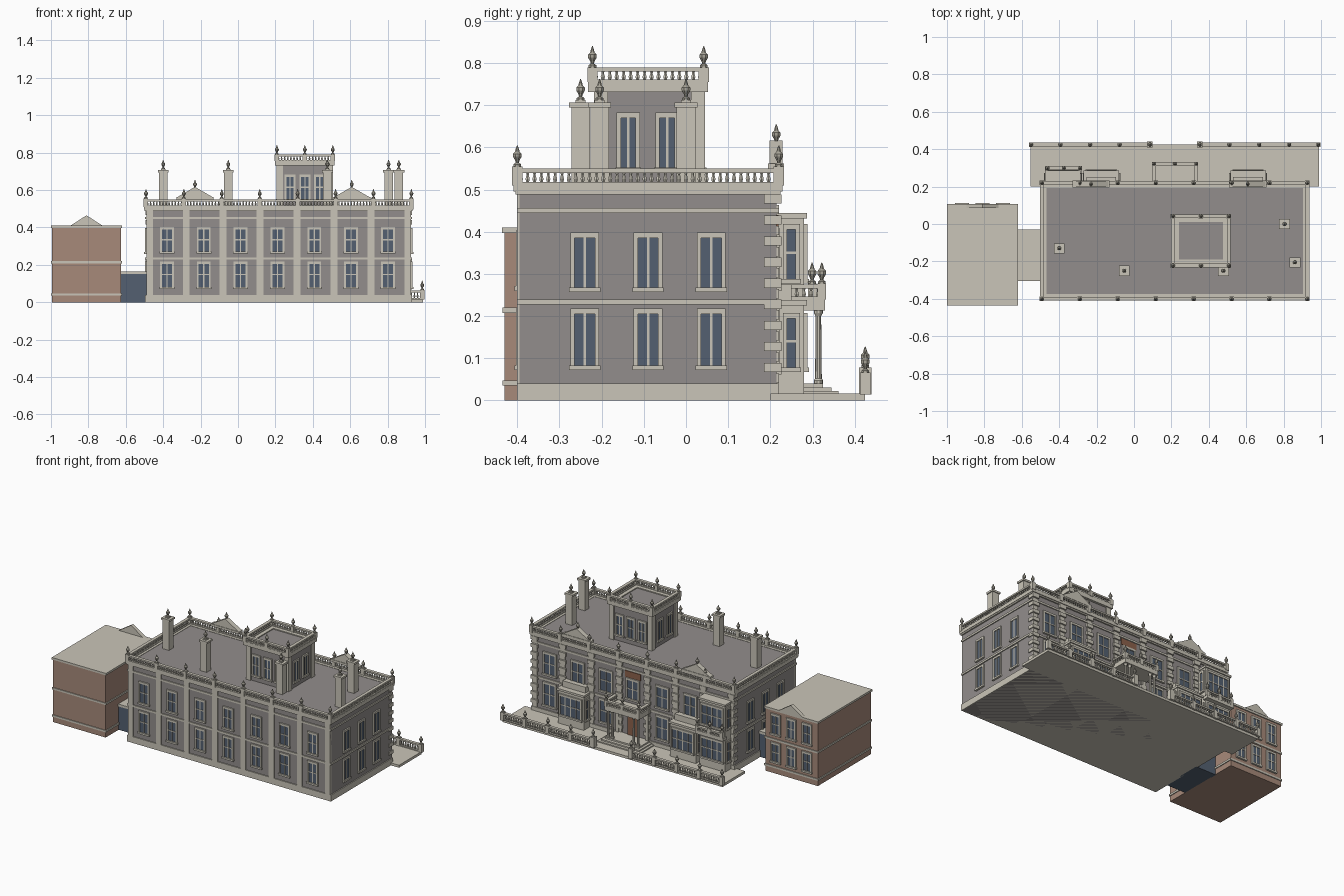
import bpy, bmesh, math
from mathutils import Matrix, Vector

if "Cube" in bpy.data.objects:
    bpy.data.objects.remove(bpy.data.objects["Cube"])

def material(name, r, g, b):
    m = bpy.data.materials.new(name)
    m.diffuse_color = (r, g, b, 1)
    m.use_nodes = True
    m.node_tree.nodes["Principled BSDF"].inputs["Base Color"].default_value = m.diffuse_color
    return m

STONE = material("pale stone", .59, .56, .48)
WALL = material("grey wall", .29, .27, .262)
GLASS = material("blue glass", .088, .118, .165)
BRICK = material("brick", .39, .255, .195)
DOOR = material("brown door", .26, .12, .07)
URN = material("weathered stone", .40, .38, .32)
PI = math.pi

class Part:
    """Collects simple solids into one object; frame() sets a wall-local origin."""
    def __init__(self, name, mat):
        self.name, self.mat, self.bm = name, mat, bmesh.new()
        self.m = Matrix()
    def box(self, x0, x1, y0, y1, z0, z1):
        vs = [self.bm.verts.new(self.m @ Vector((x, y, z)))
              for z in (z0, z1) for x, y in ((x0, y0), (x1, y0), (x1, y1), (x0, y1))]
        for f in ((3, 2, 1, 0), (4, 5, 6, 7), (0, 1, 5, 4), (1, 2, 6, 5), (2, 3, 7, 6), (3, 0, 4, 7)):
            self.bm.faces.new([vs[i] for i in f])
    def lathe(self, x, y, z, profile, n=8):
        rings = [[self.bm.verts.new(self.m @ Vector((x + r * math.cos(2*PI*(i+.5)/n),
                 y + r * math.sin(2*PI*(i+.5)/n), z + h))) for i in range(n)] for r, h in profile]
        for a, b in zip(rings, rings[1:]):
            for i in range(n):
                self.bm.faces.new((a[i], a[(i+1) % n], b[(i+1) % n], b[i]))
        self.bm.faces.new(rings[0][::-1])
        self.bm.faces.new(rings[-1])
    def gable(self, x, w, y0, y1, z0, z1):
        a, b = [[self.bm.verts.new((px, y, pz)) for px, pz in ((x-w, z0), (x+w, z0), (x, z1))] for y in (y0, y1)]
        self.bm.faces.new(a)
        self.bm.faces.new(b[::-1])
        for i in range(3):
            j = (i+1) % 3
            self.bm.faces.new((a[j], a[i], b[i], b[j]))
    def done(self):
        me = bpy.data.meshes.new(self.name)
        bmesh.ops.recalc_face_normals(self.bm, faces=self.bm.faces)
        self.bm.to_mesh(me)
        me.materials.append(self.mat)
        bpy.context.collection.objects.link(bpy.data.objects.new(self.name, me))

def wall_frame(x, y, turn):
    # local -y points out of the wall; turn counts quarter turns from the front
    return Matrix.Translation((x, y, 0)) @ Matrix.Rotation(turn * PI / 2, 4, 'Z')

frames, glass = Part("window_frames", STONE), Part("window_glass", GLASS)
def window(x, y, turn, z0, z1, w=.064, cols=2, transom=True):
    frames.m = glass.m = wall_frame(x, y, turn)
    h = w / 2
    glass.box(-h, h, -.003, .004, z0, z1)
    for s in (-1, 1):
        frames.box(s*h - .005, s*h + .005, -.008, .004, z0, z1)
    for i in range(1, cols):
        u = -h + w * i / cols
        frames.box(u - .003, u + .003, -.006, .004, z0, z1)
    frames.box(-h - .005, h + .005, -.008, .004, z1 - .005, z1 + .008)
    frames.box(-h - .008, h + .008, -.012, .004, z0 - .008, z0 + .003)
    if transom:
        zm = z0 + (z1 - z0) * .52
        frames.box(-h, h, -.006, .004, zm - .003, zm + .003)

urns, posts = Part("urn_finials", URN), Part("finial_posts", STONE)
URN_PROFILE = [(.010, 0), (.010, .005), (.004, .009), (.006, .015), (.011, .023),
               (.011, .030), (.006, .035), (.004, .042), (.001, .050)]
def finial(x, y, z0, z1, w=.012):
    posts.box(x-w, x+w, y-w, y+w, z0, z1)
    urns.lathe(x, y, z1, URN_PROFILE)

rails, balusters = Part("balustrade_rails", STONE), Part("balusters", STONE)
def balustrade(x0, y0, x1, y1, z0, z1, step=.0165):
    d = Vector((x1 - x0, y1 - y0))
    rails.m = balusters.m = Matrix.Translation((x0, y0, 0)) @ Matrix.Rotation(math.atan2(d.y, d.x), 4, 'Z')
    L, h = d.length, z1 - z0
    rails.box(0, L, -.009, .009, z0, z0 + .006)
    rails.box(0, L, -.010, .010, z1 - .010, z1)
    n = max(2, round(L / step))
    k = h - .014
    for i in range(n):
        balusters.lathe((i + .5) * L / n, 0, z0 + .005,
                        [(.0035, 0), (.0058, k*.35), (.003, k*.75), (.0045, k)], 6)

# main block
X0, X1, Y0, Y1 = -.49, .925, -.395, .215
p = Part("main_walls", WALL)
p.box(X0, X1, Y0, Y1, 0, .50)
p.done()
p = Part("main_roof", WALL)
p.box(X0 + .02, X1 - .02, Y0 + .02, Y1 - .02, .49, .512)
p.done()
trim = Part("stone_bands", STONE)
for z0, z1, o in ((0, .04, .006), (.228, .24, .006), (.445, .457, .006), (.488, .498, .009)):
    trim.box(X0 - o, X1 + o, Y0 - o, Y1 + o, z0, z1)
for x0, x1, y0, y1 in ((X0-.012, X1+.012, Y0-.014, Y0+.022), (X0-.012, X1+.012, Y1-.022, Y1+.014),
                       (X0-.012, X0+.022, Y0, Y1), (X1-.022, X1+.012, Y0, Y1)):
    trim.box(x0, x1, y0, y1, .496, .514)
trim.done()

# front pilasters and rear rusticated quoins
p = Part("front_pilasters", STONE)
for i in range(8):
    x = -.475 + i * .1977 if 0 < i < 7 else (-.472 if i == 0 else .907)
    p.box(x - .018, x + .018, Y0 - .006, Y0 + .01, .04, .49)
p.done()
p = Part("rear_quoins", STONE)
for i, x in enumerate((-.472, -.275, -.08, .117, .313, .51, .71, .907)):
    for k in range(18):
        z = .042 + k * .025
        w = .023 if k % 2 else .017
        p.box(x - w, x + w, Y1 - .03, Y1 + (.012 if k % 2 else .006), z, z + .022)
p.done()

# main windows
FX = [-.38 + i * .197 for i in range(7)]
for i, x in enumerate(FX):
    window(x, Y0, 0, .08, .21)
    window(x, Y0, 0, .268, .395)
    if i != 0:
        if i != 3:
            window(x, Y1, 2, .268, .40, .085)
        if i not in (1, 3, 5):
            window(x, Y1, 2, .07, .21, .085)
for y in (-.24, -.09, .06):
    for x, t in ((X1, 1), (X0, 3)):
        window(x, y, t, .08, .21, .058, 2, False)
        window(x, y, t, .265, .39, .058, 2, False)

# roof balustrade and finials
bx0, bx1, by0, by1 = -.492, .927, -.40, .22
for a in ((bx0, by0, bx1, by0), (bx0, by1, bx1, by1), (bx0, by0, bx0, by1), (bx1, by0, bx1, by1)):
    balustrade(*a, .512, .55)
for i in range(8):
    x = bx0 + (bx1 - bx0) * i / 7
    for y in (by0, by1):
        finial(x, y, .51, .555)

# rear pediments
p = Part("pediments", STONE)
for x in (-.23, .608):
    p.box(x - .10, x + .10, .195, .232, .548, .562)
    p.gable(x, .095, .198, .229, .562, .617)
    urns.lathe(x, .214, .605, URN_PROFILE)
p.gable(-.81, .085, .085, .108, .41, .465)
p.done()

# roof tower
tx0, tx1, ty0, ty1 = .215, .50, -.21, .037
p = Part("tower_walls", WALL)
p.box(tx0, tx1, ty0, ty1, .50, .735)
p.done()
p = Part("tower_trim", STONE)
for x in (tx0, tx1):
    for y in (ty0, ty1):
        sx, sy = (1 if x == tx0 else -1), (1 if y == ty0 else -1)
        xs, ys = sorted((x - sx*.008, x + sx*.025)), sorted((y - sy*.008, y + sy*.025))
        p.box(*xs, *ys, .50, .735)
for x0, x1, y0, y1 in ((.198, .517, -.232, -.19), (.198, .517, .01, .052),
                       (.198, .24, -.232, .052), (.475, .517, -.232, .052)):
    p.box(x0, x1, y0, y1, .732, .756)
p.done()
p = Part("tower_roof", WALL)
p.box(.23, .485, -.2, .02, .73, .75)
p.done()
for a in ((.208, -.222, .507, -.222), (.208, .042, .507, .042), (.208, -.222, .208, .042), (.507, -.222, .507, .042)):
    balustrade(*a, .755, .79)
for x in (.208, .3575, .507):
    for y in (-.222, .042):
        finial(x, y, .755, .79)
for x in (.278, .3575, .437):
    window(x, ty0, 0, .55, .675, .05)
    window(x, ty1, 2, .55, .675, .05)
for y in (-.137, -.045):
    window(tx1, y, 1, .55, .675, .045, 2, False)
    window(tx0, y, 3, .55, .675, .045, 2, False)

# chimneys
p = Part("chimneys", STONE)
for x, y in ((-.40, -.13), (-.052, -.25), (.478, -.25), (.805, 0), (.86, -.205)):
    p.box(x-.023, x+.023, y-.022, y+.022, .50, .697)
    p.box(x-.029, x+.029, y-.027, y+.027, .695, .707)
    finial(x, y, .705, .712)
p.done()

# terrace with parapet
p = Part("terrace", STONE)
p.box(-.553, .988, .20, .425, 0, .016)
for w, y, z in ((.12, .325, .04), (.135, .345, .031), (.15, .362, .023)):
    p.box(.22 - w, .22 + w, .21, y, .01, z)
p.done()
for xs in ((-.55, -.393, -.235, -.077, .085), (.352, .51, .67, .83, .985)):
    balustrade(xs[0], .425, xs[-1], .425, .016, .062)
    for x in xs:
        big = x in (.085, .352)
        finial(x, .425, .014, .078 if big else .066, .015 if big else .012)

# entrance porch
p = Part("porch", STONE)
p.box(.10, .34, .21, .33, .213, .240)
for x in (.115, .145, .295, .325):
    p.lathe(x, .314, .04, [(.011, 0), (.011, .008), (.008, .012), (.0065, .16), (.011, .168), (.011, .175)], 10)
for x in (.115, .325):
    p.box(x - .01, x + .01, .21, .228, .04, .215)
p.done()
balustrade(.107, .322, .333, .322, .24, .275)
for x in (.107, .333):
    balustrade(x, .22, x, .322, .24, .275)
for x in (.107, .22, .333):
    finial(x, .322, .24, .277, .010)
p = Part("doors", DOOR)
p.box(.185, .255, .21, .222, .04, .19)
p.box(.165, .275, .21, .219, .40, .44)
p.done()
window(.22, Y1, 2, .268, .39, .085)

# rear bays
p = Part("rear_bays", STONE)
for x0, x1, top in ((-.265, -.085, .225), (.52, .70, .225), (-.47, -.29, .432)):
    p.box(x0, x1, .21, .28, .01, top)
    p.box(x0 - .005, x1 + .005, .21, .287, top, top + .013)
    if top < .3:
        p.box(x0 + .01, x1 - .01, .21, .25, top, .275)
    for z0, z1 in ((.075, .20), (.285, .41)):
        if z1 < top:
            xm = (x0 + x1) / 2
            window(xm, .28, 2, z0, z1, .15, 4)
            window(x0, .25, 3, z0, z1, .03, 1)
            window(x1, .25, 1, z0, z1, .03, 1)
# balcony on the tall bay
p.box(-.475, -.28, .27, .308, .222, .24)
p.done()
balustrade(-.468, .30, -.285, .30, .24, .272)
for x in (-.462, -.375, -.288):
    finial(x, .299, .24, .277, .010)

# brick annex and link
p = Part("annex_walls", BRICK)
p.box(-.994, -.626, -.43, .10, 0, .40)
p.done()
p = Part("annex_bands", STONE)
for z0, z1, o in ((.035, .047, .005), (.208, .220, .005), (.397, .410, .006)):
    p.box(-.994 - o, -.626 + o, -.43 - o, .10 + o, z0, z1)
p.box(-.63, -.485, -.305, -.03, .150, .165)
p.done()
for x in (-.92, -.81, -.70):
    window(x, .10, 2, .075, .19, .058)
    window(x, .10, 2, .25, .37, .058)
p = Part("glazed_link", GLASS)
p.box(-.63, -.485, -.30, -.035, 0, .152)
p.done()

for part in (frames, glass, urns, posts, rails, balusters):
    part.done()
